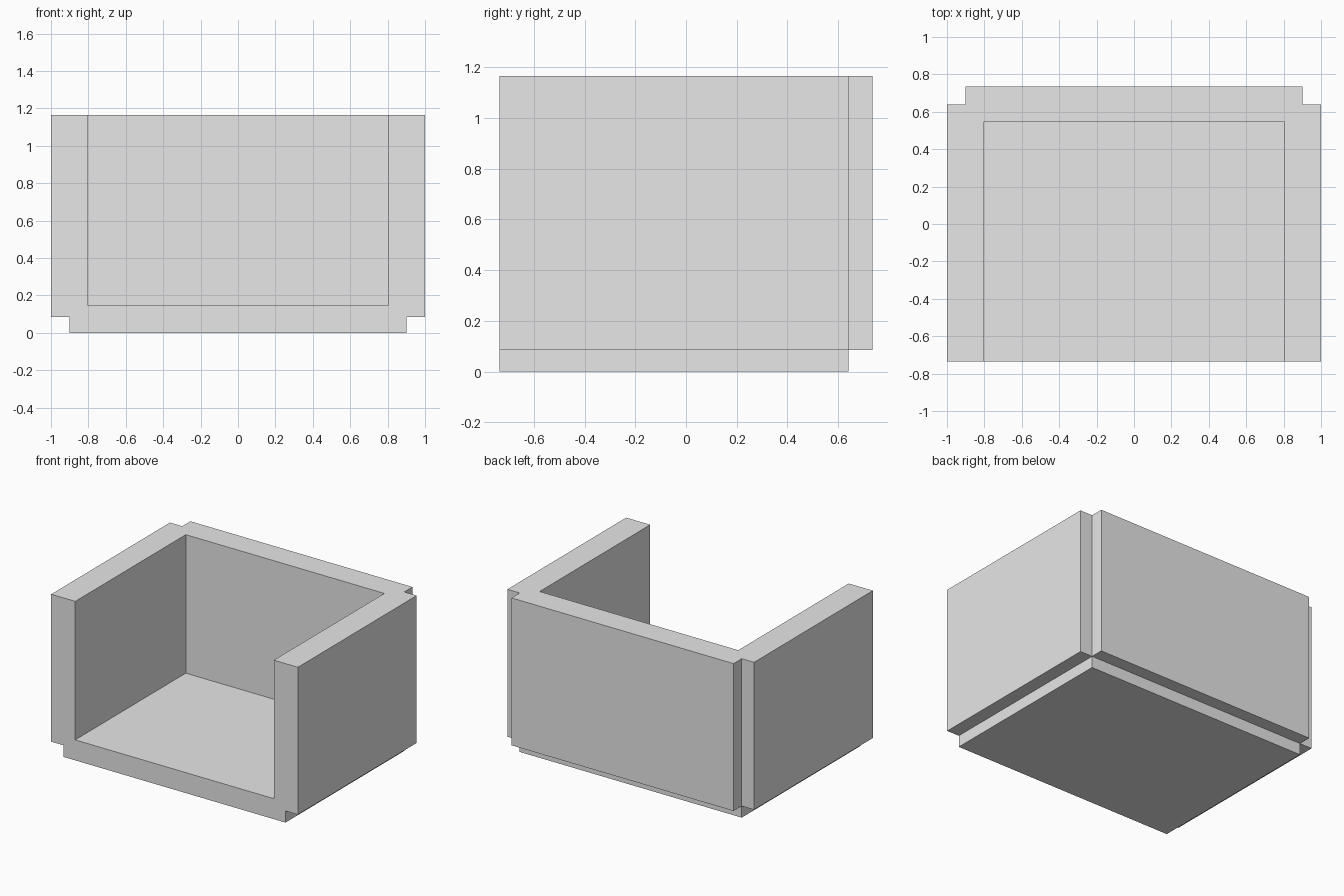
import bpy
from mathutils import Vector

default = bpy.data.objects.get("Cube")
if default:
    bpy.data.objects.remove(default, do_unlink=True)

grey = bpy.data.materials.new("light grey")
grey.use_nodes = True
colour = (0.8, 0.8, 0.8, 1)
grey.diffuse_color = colour
grey.node_tree.nodes["Principled BSDF"].inputs["Base Color"].default_value = colour


def box(name, low, high):
    """Axis-aligned box between two corners."""
    low, high = Vector(low), Vector(high)
    bpy.ops.mesh.primitive_cube_add(size=1, location=(low + high) / 2)
    ob = bpy.context.object
    ob.name = name
    ob.scale = high - low
    bpy.ops.object.transform_apply(location=True, rotation=False, scale=True)
    ob.data.materials.append(grey)
    return ob


def combine(target, other, operation):
    """Apply a boolean and discard the helper."""
    mod = target.modifiers.new(operation.lower(), "BOOLEAN")
    mod.operation = operation
    mod.solver = "EXACT"
    mod.object = other
    bpy.context.view_layer.objects.active = target
    bpy.ops.object.modifier_apply(modifier=mod.name)
    bpy.data.objects.remove(other, do_unlink=True)


FRONT, SIDE_END, BACK = -0.735, 0.64, 0.735
LIP, TOP = 0.085, 1.165

# Narrow plinth and core
shell = box("open_box_shell", (-0.9, FRONT, 0), (0.9, SIDE_END, TOP))
# Side walls overhang the plinth
combine(shell, box("side_walls", (-1, FRONT, LIP), (1, SIDE_END, TOP)), "UNION")
# Back wall stands proud of the notched corners
combine(shell, box("back_wall", (-0.9, 0, LIP), (0.9, BACK, TOP)), "UNION")
# Cavity, open at the front and top
combine(shell, box("cavity", (-0.805, -1, 0.15), (0.805, 0.545, 1.5)), "DIFFERENCE")
